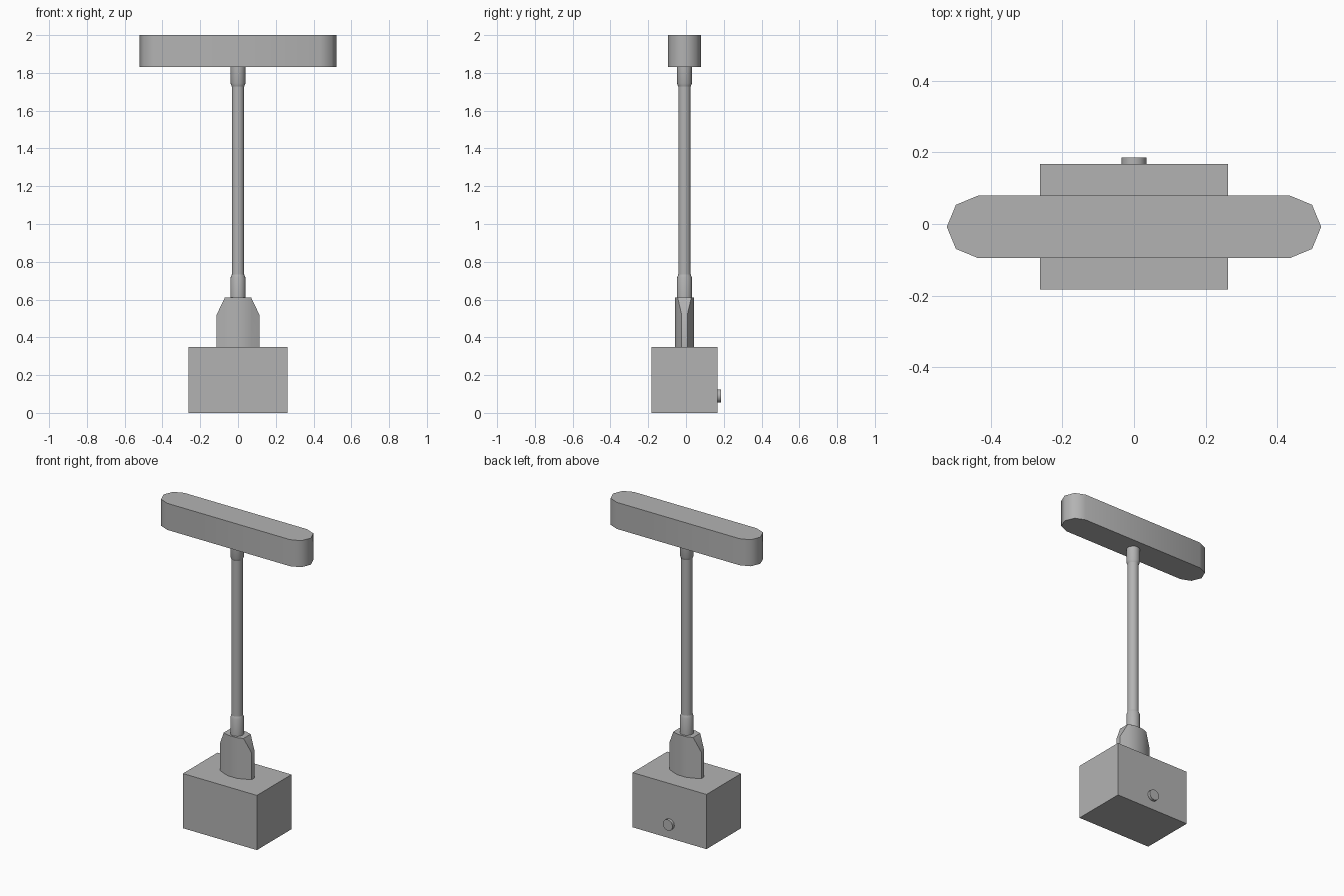
import bpy, bmesh, math
from mathutils import Matrix, Vector

cube = bpy.data.objects.get("Cube")
if cube:
    bpy.data.objects.remove(cube)

grey = bpy.data.materials.new("plain_grey")
grey.use_nodes = True
GREY = (0.45, 0.45, 0.45, 1)
grey.diffuse_color = GREY
grey.node_tree.nodes["Principled BSDF"].inputs["Base Color"].default_value = GREY

AXIS_Y = -0.008  # depth of the pole axis


def finish(name, bm, smooth=None):
    bmesh.ops.recalc_face_normals(bm, faces=bm.faces)
    mesh = bpy.data.meshes.new(name)
    bm.to_mesh(mesh)
    bm.free()
    mesh.materials.append(grey)
    obj = bpy.data.objects.new(name, mesh)
    bpy.context.collection.objects.link(obj)
    if smooth:
        bpy.ops.object.select_all(action="DESELECT")
        obj.select_set(True)
        bpy.context.view_layer.objects.active = obj
        bpy.ops.object.shade_smooth_by_angle(angle=math.radians(smooth))
    return obj


def prism(outline, z0, z1):
    """Extrude a plan outline upwards."""
    bm = bmesh.new()
    face = bm.faces.new([bm.verts.new((x, y + AXIS_Y, z0)) for x, y in outline])
    out = bmesh.ops.extrude_face_region(bm, geom=[face])
    verts = [v for v in out["geom"] if isinstance(v, bmesh.types.BMVert)]
    bmesh.ops.translate(bm, verts=verts, vec=(0, 0, z1 - z0))
    return bm


def lathe(name, profile, sides=16):
    """Stack rings of (radius, height) into a closed turned part."""
    bm = bmesh.new()
    rings = []
    for r, z in profile:
        angles = [math.tau * i / sides for i in range(sides)]
        rings.append([bm.verts.new((r * math.cos(a), AXIS_Y + r * math.sin(a), z)) for a in angles])
    for low, high in zip(rings, rings[1:]):
        for i in range(sides):
            j = (i + 1) % sides
            bm.faces.new((low[i], low[j], high[j], high[i]))
    bm.faces.new(rings[0])
    bm.faces.new(rings[-1])
    return finish(name, bm, 50)


# Base box
bm = bmesh.new()
bmesh.ops.create_cube(bm, size=1, matrix=Matrix.Translation((0, AXIS_Y, 0.175))
                      @ Matrix.Diagonal((0.524, 0.35, 0.35, 1)))
finish("base_box", bm)

# Round button on the back
bm = bmesh.new()
bmesh.ops.create_cone(bm, cap_ends=True, segments=12, radius1=0.035, radius2=0.035, depth=0.03,
                      matrix=Matrix.Translation((0, 0.17, 0.09)) @ Matrix.Rotation(math.pi / 2, 4, "X"))
finish("back_button", bm, 40)

# Lens-shaped pole socket with chamfered shoulders
quarter = [(0.113, 0.015), (0.07, 0.036), (0.03, 0.05)]
half = quarter + [(-x, y) for x, y in reversed(quarter)]
bm = prism(half + [(-x, -y) for x, y in half], 0.35, 0.61)
for side in (-1, 1):
    geom = bm.verts[:] + bm.edges[:] + bm.faces[:]
    cut = bmesh.ops.bisect_plane(bm, geom=geom, plane_co=(side * 0.113, 0, 0.52),
                                 plane_no=Vector((side * 0.09, 0, 0.043)), clear_outer=True)
    rim = [e for e in cut["geom_cut"] if isinstance(e, bmesh.types.BMEdge)]
    bmesh.ops.holes_fill(bm, edges=rim, sides=0)
finish("pole_socket", bm, 30)

# Pole with a tapered collar at each end
lathe("pole", [(0.033, 0.7), (0.033, 1.76)])
lathe("lower_collar", [(0.04, 0.61), (0.04, 0.715), (0.033, 0.732)])
lathe("upper_collar", [(0.033, 1.728), (0.04, 1.745), (0.04, 1.83)])

# Long head with rounded ends
R = 0.087
end = [(0.435 + R * math.cos(a), R * math.sin(a)) for a in (math.pi * (i / 4 - 0.5) for i in range(5))]
finish("long_head", prism(end + [(-x, -y) for x, y in end], 1.83, 2.0), 50)
